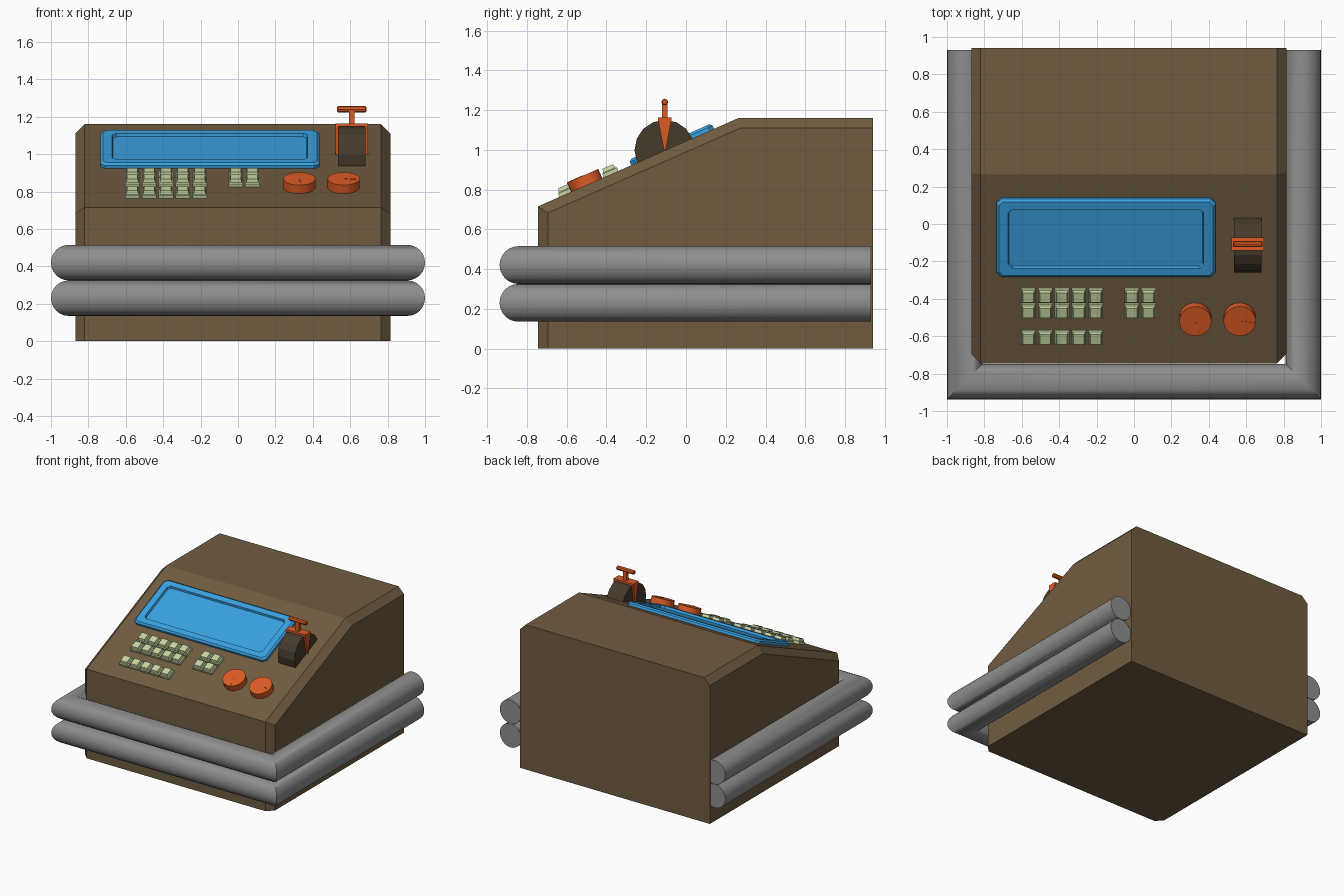
import bpy, bmesh, math
from mathutils import Vector, Matrix

if "Cube" in bpy.data.objects:
    bpy.data.objects.remove(bpy.data.objects["Cube"])


def material(name, rgb):
    m = bpy.data.materials.new(name)
    m.diffuse_color = (*rgb, 1)
    m.use_nodes = True
    m.node_tree.nodes["Principled BSDF"].inputs["Base Color"].default_value = m.diffuse_color
    return m


BROWN = material("brown casing", (0.165, 0.105, 0.052))
DARK = material("dark brown", (0.06, 0.043, 0.024))
BLUE = material("screen blue", (0.042, 0.36, 0.76))
ORANGE = material("control orange", (0.72, 0.105, 0.018))
GREEN = material("key green", (0.57, 0.66, 0.36))
GREY = material("bumper grey", (0.27, 0.27, 0.27))

# Sloped panel line in the y-z plane
Y0, Z0, Y1, Z1 = -0.745, 0.715, 0.265, 1.16
TILT = math.atan2(Z1 - Z0, Y1 - Y0)


def slope_z(y):
    return Z0 + (y - Y0) * math.tan(TILT)


def on_panel(x, y, spin=0.0):
    """Frame lying on the sloped panel, local z pointing out of it."""
    return (Matrix.Translation((x, y, slope_z(y))) @ Matrix.Rotation(TILT, 4, 'X')
            @ Matrix.Rotation(spin, 4, 'Z'))


def loft(name, loops, mat, matrix=None, smooth=False):
    """Skin a list of equal-length closed loops and cap both ends."""
    bm = bmesh.new()
    rings = [[bm.verts.new(p) for p in loop] for loop in loops]
    n = len(rings[0])
    for a, b in zip(rings, rings[1:]):
        for i in range(n):
            j = (i + 1) % n
            bm.faces.new((a[i], a[j], b[j], b[i]))
    bm.faces.new(rings[0])
    bm.faces.new(rings[-1])
    bmesh.ops.recalc_face_normals(bm, faces=bm.faces)
    me = bpy.data.meshes.new(name)
    bm.to_mesh(me)
    bm.free()
    me.materials.append(mat)
    ob = bpy.data.objects.new(name, me)
    bpy.context.collection.objects.link(ob)
    if matrix is not None:
        ob.matrix_world = matrix
    if smooth:
        bpy.ops.object.select_all(action='DESELECT')
        ob.select_set(True)
        bpy.context.view_layer.objects.active = ob
        bpy.ops.object.shade_smooth_by_angle(angle=math.radians(35))
    return ob


def rect(w, h, z, c=0.0):
    """Rectangle loop, with cut corners when c > 0."""
    x, y = w / 2, h / 2
    if c == 0:
        return [(-x, -y, z), (x, -y, z), (x, y, z), (-x, y, z)]
    return [(-x + c, -y, z), (x - c, -y, z), (x, -y + c, z), (x, y - c, z),
            (x - c, y, z), (-x + c, y, z), (-x, y - c, z), (-x, -y + c, z)]


def circle(r, z, n):
    return [(r * math.cos(2 * math.pi * i / n), r * math.sin(2 * math.pi * i / n), z)
            for i in range(n)]


def box(name, x, y, z, mat):
    """Axis-aligned box from (min, max) pairs."""
    m = Matrix.Translation(((x[0] + x[1]) / 2, (y[0] + y[1]) / 2, 0))
    w, d = x[1] - x[0], y[1] - y[0]
    return loft(name, [rect(w, d, z[0]), rect(w, d, z[1])], mat, m)


# Casing: side profile with chamfered front, slope and top edges
C = 0.05
drop = C / math.cos(TILT)
full = [(Y0, 0), (Y0, Z0), (Y1, Z1), (0.94, Z1), (0.94, 0)]
y_top = Y1 + (drop - C) / math.tan(TILT)
inner = [(Y0 + C, 0), (Y0 + C, slope_z(Y0 + C) - drop), (y_top, Z1 - C),
         (0.94, Z1 - C), (0.94, 0)]
loft("casing", [[(x, y, z) for y, z in prof] for x, prof in
                ((-0.87, inner), (-0.82, full), (0.765, full), (0.815, inner))], BROWN)

# Two mitred bumper tubes wrapping three sides
R, SEG = 0.095, 24
path = [((-0.905, 0.93), (-1, 0)), ((-0.905, -0.843), (-1, -1)),
        ((0.905, -0.843), (1, -1)), ((0.905, 0.93), (1, 0))]
for label, zc in (("lower", 0.23), ("upper", 0.42)):
    rings = []
    for (px, py), (dx, dy) in path:
        rings.append([(px + dx * u, py + dy * u, zc + v) for u, v, _ in circle(R, 0, SEG)])
    loft(label + "_bumper", rings, GREY, smooth=True)

# Screen: bevelled frame with a recessed panel
W, H = 1.17, 0.455
loft("screen", [rect(W, H, -0.01, 0.025), rect(W, H, 0.018, 0.025),
                rect(W - 0.025, H - 0.025, 0.03, 0.022),
                rect(W - 0.125, H - 0.11, 0.03, 0.022),
                rect(W - 0.135, H - 0.12, 0.013, 0.02)], BLUE, on_panel(-0.15, -0.067))

# Keys: base plate plus tapered cap
main_cols = [-0.565 + 0.09 * i for i in range(5)]
side_cols = [-0.012, 0.077]
for row, (y, cols) in enumerate(((-0.377, main_cols + side_cols),
                                 (-0.46, main_cols + side_cols), (-0.60, main_cols))):
    for col, x in enumerate(cols):
        loft(f"key_{row}_{col}", [rect(0.079, 0.08, -0.005), rect(0.079, 0.08, 0.018),
                                  rect(0.066, 0.067, 0.022), rect(0.056, 0.057, 0.042)],
             GREEN, on_panel(x, y))

# Knobs with a thin pointer mark
for name, x, spin in (("left_knob", 0.328, math.radians(-78)),
                      ("right_knob", 0.565, math.radians(-8))):
    m = on_panel(x, -0.50, spin)
    loft(name, [circle(0.086, -0.01, 24), circle(0.086, 0.05, 24)], ORANGE, m, smooth=True)
    loft(name + "_pointer", [rect(0.078, 0.005, 0.049), rect(0.078, 0.005, 0.052)],
         ORANGE, m @ Matrix.Translation((0.044, 0, 0)))

# Lever wheel half sunk into the panel
LX, LY, LZ = 0.608, -0.107, 0.998
loft("lever_wheel", [[(x, LY + u, LZ + v) for u, v, _ in circle(0.152, 0, 16)]
                     for x in (LX - 0.073, LX + 0.073)], DARK)

# Lever yoke: two pointed side arms joined by a bridge
arm = [(LY - 0.034, 1.152), (LY + 0.034, 1.152), (LY + 0.004, LZ), (LY - 0.004, LZ)]
for label, s in (("left", -1), ("right", 1)):
    loft(label + "_lever_arm", [[(LX + s * d, y, z) for y, z in arm] for d in (0.071, 0.087)],
         ORANGE)
box("lever_bridge", (LX - 0.087, LX + 0.087), (LY - 0.034, LY + 0.034), (1.148, 1.163), ORANGE)

# Stem and crossbar grip
box("lever_stem", (LX - 0.015, LX + 0.015), (LY - 0.013, LY + 0.013), (1.155, 1.235), ORANGE)
loft("lever_grip", [[(x, LY + u, 1.24 + v) for u, v, _ in circle(r, 0, 8)]
                    for x, r in ((LX - 0.078, 0.012), (LX - 0.073, 0.017),
                                 (LX + 0.073, 0.017), (LX + 0.078, 0.012))], ORANGE)
